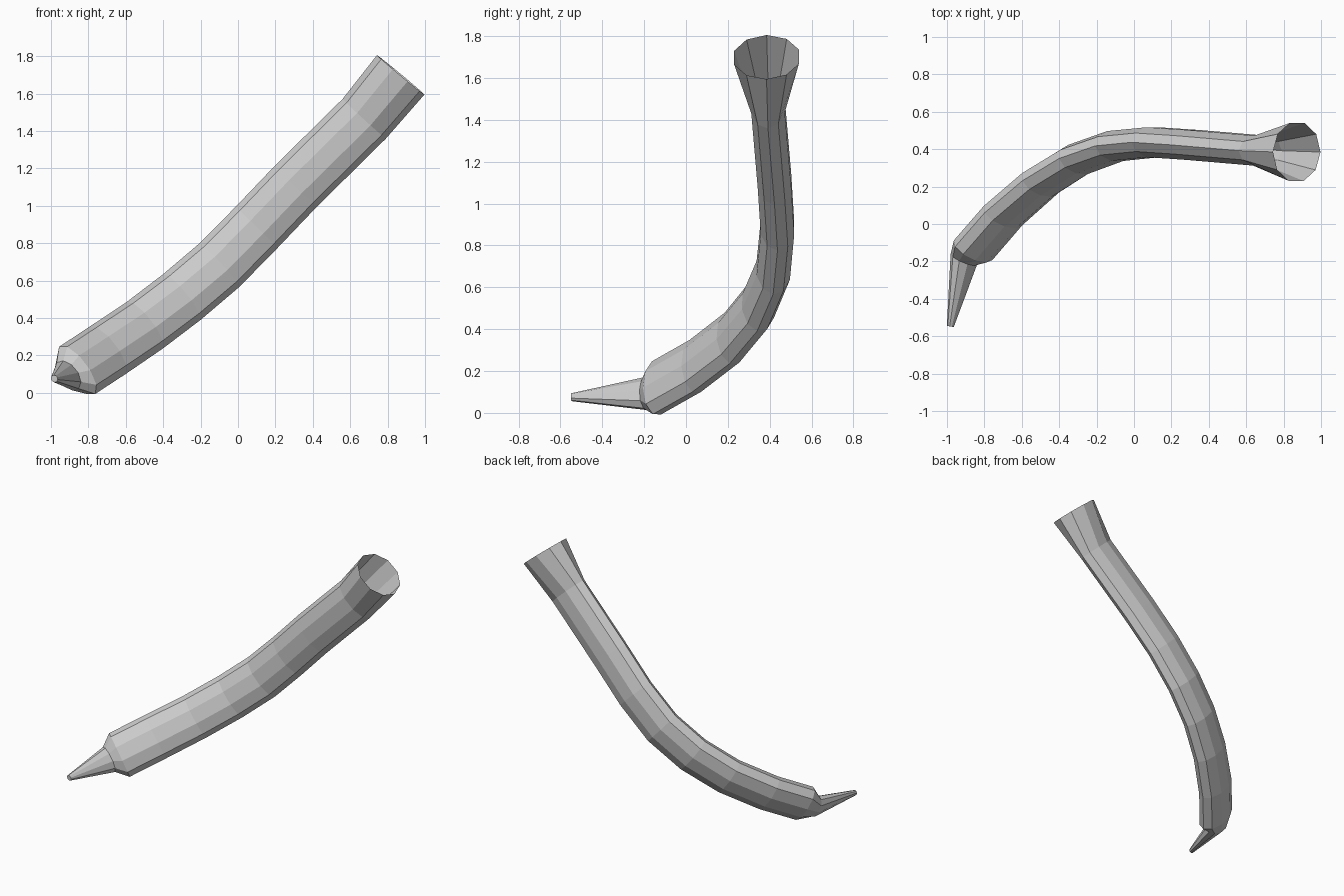
import bpy, bmesh, math
from mathutils import Vector

if "Cube" in bpy.data.objects:
    bpy.data.objects.remove(bpy.data.objects["Cube"])

SIDES = 10
# stations along the horn: centre, long radius, narrow radius
STATIONS = [
    ((-0.982, -0.547, 0.075), 0.020, 0.018),   # spout tip
    ((-0.910, -0.190, 0.092), 0.092, 0.063),   # spout base
    ((-0.860, -0.140, 0.120), 0.160, 0.087),   # body start
    ((-0.700, 0.045, 0.225), 0.160, 0.087),
    ((-0.500, 0.220, 0.360), 0.158, 0.087),
    ((-0.300, 0.345, 0.512), 0.158, 0.086),
    ((-0.100, 0.417, 0.682), 0.158, 0.085),
    ((0.100, 0.437, 0.885), 0.157, 0.084),
    ((0.310, 0.423, 1.105), 0.157, 0.084),
    ((0.675, 0.392, 1.465), 0.157, 0.084),     # flare start
    ((0.870, 0.385, 1.700), 0.165, 0.163),     # open mouth
]
LONG_AXIS = Vector((0.70, 0.0, -0.71))


def tangent(pts, i):
    t = Vector()
    if i > 0:
        t += (pts[i] - pts[i - 1]).normalized()
    if i < len(pts) - 1:
        t += (pts[i + 1] - pts[i]).normalized()
    return t.normalized()


# curved horn swept from oval rings, open at the mouth, closed at the tip
bm = bmesh.new()
centres = [Vector(s[0]) for s in STATIONS]
rings = []
for i, (c, (_, long_r, narrow_r)) in enumerate(zip(centres, STATIONS)):
    t = tangent(centres, i)
    w = (LONG_AXIS - t * LONG_AXIS.dot(t)).normalized()
    n = t.cross(w)
    rings.append([bm.verts.new(c + w * long_r * math.cos(a) + n * narrow_r * math.sin(a))
                  for a in (2 * math.pi * k / SIDES for k in range(SIDES))])
for a, b in zip(rings, rings[1:]):
    for k in range(SIDES):
        j = (k + 1) % SIDES
        bm.faces.new((a[k], a[j], b[j], b[k]))
bm.faces.new(rings[0][::-1])

mesh = bpy.data.meshes.new("curved_horn")
bm.to_mesh(mesh)
bm.free()
horn = bpy.data.objects.new("curved_horn", mesh)
bpy.context.collection.objects.link(horn)
